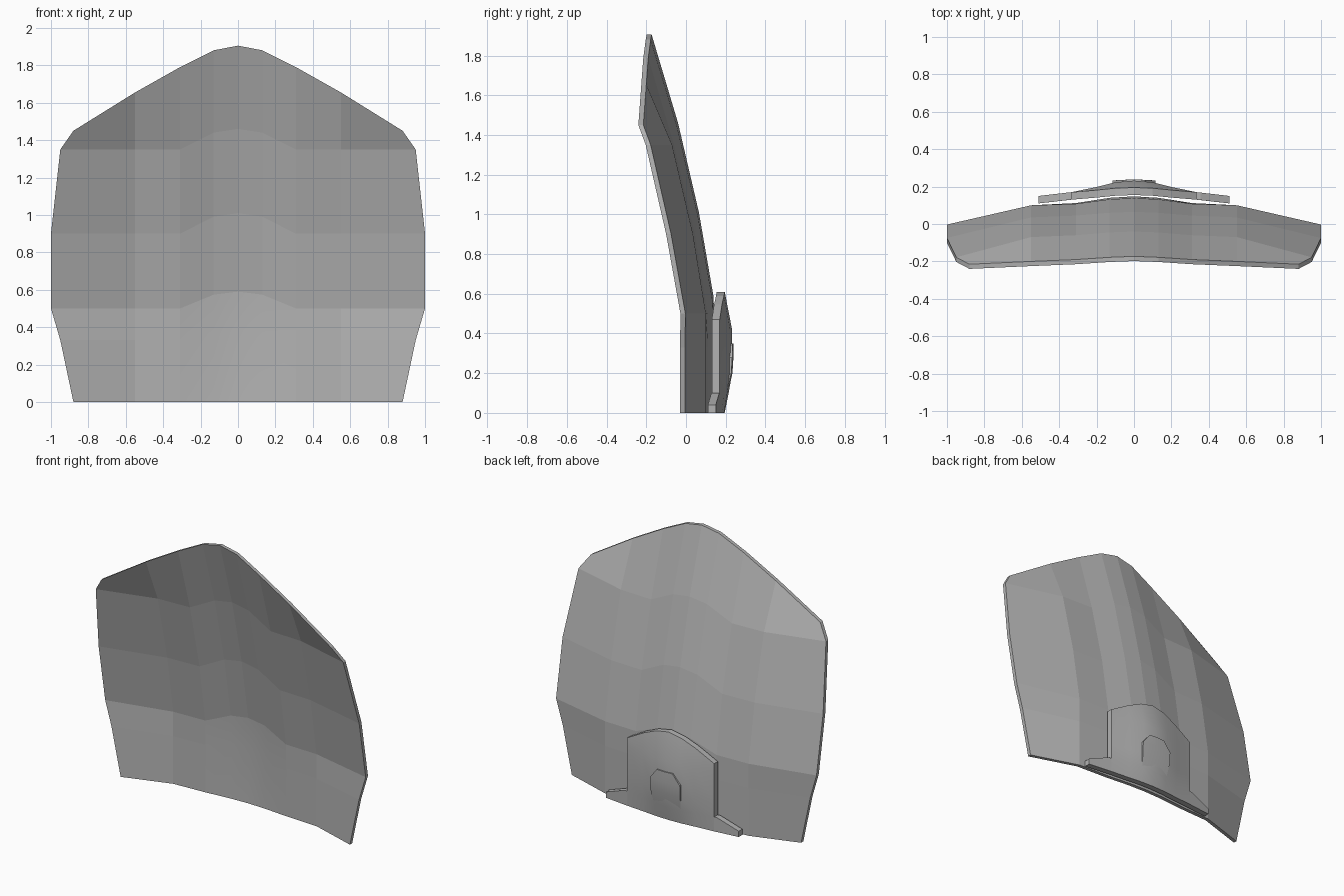
import bpy, bmesh, math

if "Cube" in bpy.data.objects:
    bpy.data.objects.remove(bpy.data.objects["Cube"])

# mid-grey finish shared by every part
grey = bpy.data.materials.new("mid_grey")
grey.diffuse_color = (0.45, 0.45, 0.45, 1)
grey.use_nodes = True
grey.node_tree.nodes["Principled BSDF"].inputs["Base Color"].default_value = grey.diffuse_color


def thick_object(name, bm, t, smooth=lambda c: False):
    """Give an open back surface a thickness towards the front and link it."""
    geo = bmesh.ops.extrude_face_region(bm, geom=bm.faces[:], use_keep_orig=True)["geom"]
    for v in geo:
        if isinstance(v, bmesh.types.BMVert):
            v.co.y -= t
    bmesh.ops.recalc_face_normals(bm, faces=bm.faces[:])
    for f in bm.faces:
        f.smooth = abs(f.normal.y) > 0.5 and smooth(f.calc_center_median())
    for e in bm.edges:
        if len(e.link_faces) == 2 and e.calc_face_angle() > math.radians(30):
            e.smooth = False
    me = bpy.data.meshes.new(name)
    bm.to_mesh(me)
    bm.free()
    me.materials.append(grey)
    ob = bpy.data.objects.new(name, me)
    bpy.context.collection.objects.link(ob)


def sheet(name, rows, t, smooth=lambda c: False):
    """Thick sheet: rows hold right-half back points from the centre outward."""
    bm = bmesh.new()
    grid = []
    for row in rows:
        left = [(-x, y, z) for x, y, z in row[:0:-1]]
        grid.append([bm.verts.new(p) for p in left + row])
    for a, b in zip(grid, grid[1:]):
        for i in range(len(a) - 1):
            bm.faces.new((a[i], b[i], b[i + 1], a[i + 1]))
    thick_object(name, bm, t, smooth)


# curved shell: (side z, arch rise, edge x, y at the five columns)
cols = (0, 0.13, 0.31, 0.55)
levels = [
    (0.00, 0.00, 0.88, (0.132, 0.128, 0.112, 0.10, -0.005)),
    (0.33, 0.05, 0.95, (0.148, 0.140, 0.112, 0.10, -0.005)),
    (0.50, 0.09, 1.00, (0.138, 0.132, 0.108, 0.10, -0.003)),
    (0.90, 0.11, 1.00, (0.065, 0.060, 0.045, 0.035, -0.075)),
    (1.35, 0.11, 0.95, (-0.04, -0.045, -0.06, -0.07, -0.178)),
]
rows = []
for z, rise, edge, ys in levels:
    lift = (rise, rise * 0.82, 0, 0, 0)
    rows.append([(x, y, z + h) for x, y, h in zip(cols + (edge,), ys, lift)])
rows.append([(0, -0.173, 1.905), (0.13, -0.178, 1.88), (0.31, -0.19, 1.79),
             (0.55, -0.20, 1.655), (0.88, -0.215, 1.45)])
sheet("curved_shell", rows, 0.025, lambda c: c.z < 0.55 and abs(c.x) < 0.31)

# arched rear plate: centre depth bulges, side depth stays constant
px = (0, 0.10, 0.20, 0.335)
fall = (1, 0.85, 0.45, 0)
rows = []
for z, yc in ((0, 0.195), (0.10, 0.215), (0.20, 0.232), (0.42, 0.232), (0.47, 0.195)):
    top = (0.14, 0.12, 0.075, 0) if z == 0.47 else (0, 0, 0, 0)
    rows.append([(x, 0.17 + (yc - 0.17) * f, z + h) for x, f, h in zip(px, fall, top)])
sheet("rear_plate", rows, 0.04, lambda c: True)

# tapered foot wings on both sides of the plate
for side, s in (("right", 1), ("left", -1)):
    bm = bmesh.new()
    pts = [(0.335, 0.17, 0), (0.51, 0.15, 0), (0.51, 0.15, 0.04), (0.355, 0.168, 0.10), (0.335, 0.17, 0.10)]
    bm.faces.new([bm.verts.new((s * x, y, z)) for x, y, z in pts])
    thick_object("foot_wing_" + side, bm, 0.04)

# small raised boss blending into the middle of the plate
sheet("rear_boss", [
    [(0, 0.208, 0.08), (0.10, 0.203, 0.08)],
    [(0, 0.234, 0.20), (0.115, 0.228, 0.20)],
    [(0, 0.239, 0.28), (0.115, 0.233, 0.28)],
    [(0, 0.239, 0.35), (0.06, 0.235, 0.35)],
], 0.03, lambda c: True)
